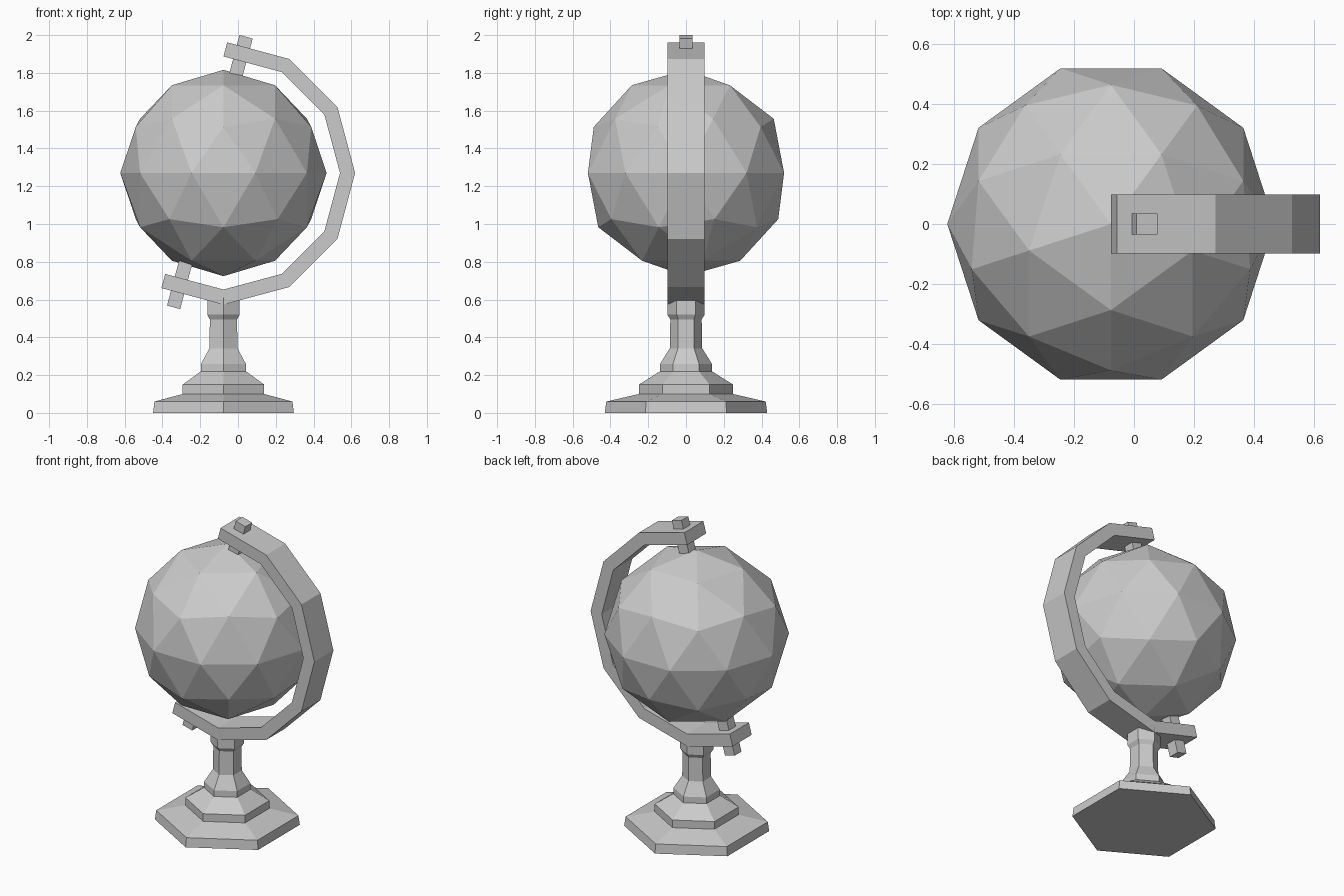
import bpy, bmesh
from math import sin, cos, tan, radians
from mathutils import Vector, Matrix

if "Cube" in bpy.data.objects:
    bpy.data.objects.remove(bpy.data.objects["Cube"])

CX, CZ = -0.077, 1.27          # globe centre
TILT = radians(15)


def finish(name, bm):
    bmesh.ops.recalc_face_normals(bm, faces=bm.faces)
    mesh = bpy.data.meshes.new(name)
    bm.to_mesh(mesh)
    bm.free()
    obj = bpy.data.objects.new(name, mesh)
    bpy.context.collection.objects.link(obj)
    return obj


# Globe: low-poly icosphere
bm = bmesh.new()
bmesh.ops.create_icosphere(bm, subdivisions=2, radius=0.546,
                           matrix=Matrix.Translation((CX, 0, CZ)) @ Matrix.Rotation(radians(-90), 4, 'Z'))
finish("globe", bm)

# Meridian arm: 30-degree segments, ends cut square
R_OUT, R_IN, HALF_W = 0.697, 0.617, 0.098


def polar(r, deg):
    return Vector((CX + r * cos(radians(deg)), 0, CZ + r * sin(radians(deg))))


thick = (R_OUT - R_IN) * cos(TILT)
inner = [polar(R_IN, a) for a in range(90, -121, -30)]
outer = [polar(R_OUT, a) for a in range(90, -121, -30)]
outer[0] = inner[0] + thick * Vector((sin(TILT), 0, cos(TILT)))
outer[-1] = inner[-1] - thick * Vector((sin(TILT), 0, cos(TILT)))

bm = bmesh.new()
side = Vector((0, HALF_W, 0))
rings = [[bm.verts.new(p) for p in (o - side, o + side, i + side, i - side)]
         for o, i in zip(outer, inner)]
for a, b in zip(rings, rings[1:]):
    for k in range(4):
        bm.faces.new((a[k], a[(k + 1) % 4], b[(k + 1) % 4], b[k]))
bm.faces.new(rings[0])
bm.faces.new(rings[-1])
finish("meridian_arm", bm)

# Tilted square axle running through the globe
bm = bmesh.new()
bmesh.ops.create_cube(bm, size=1, matrix=Matrix.Translation((-0.149, 0, 1.275))
                      @ Matrix.Rotation(TILT, 4, 'Y') @ Matrix.Diagonal((0.072, 0.07, 1.483, 1)))
finish("axle", bm)

# Hexagonal turned stand: (radius, height)
profile = [(0.43, 0), (0.422, 0.06), (0.249, 0.10), (0.249, 0.15), (0.138, 0.22),
           (0.137, 0.26), (0.086, 0.342), (0.083, 0.495), (0.099, 0.52), (0.099, 0.61)]
bm = bmesh.new()
rings = [[bm.verts.new((CX + r * cos(radians(30 + 60 * k)), r * sin(radians(30 + 60 * k)), z))
          for k in range(6)] for r, z in profile]
for a, b in zip(rings, rings[1:]):
    for k in range(6):
        bm.faces.new((a[k], a[(k + 1) % 6], b[(k + 1) % 6], b[k]))
bm.faces.new(rings[0])
bm.faces.new(rings[-1])
finish("stand", bm)
